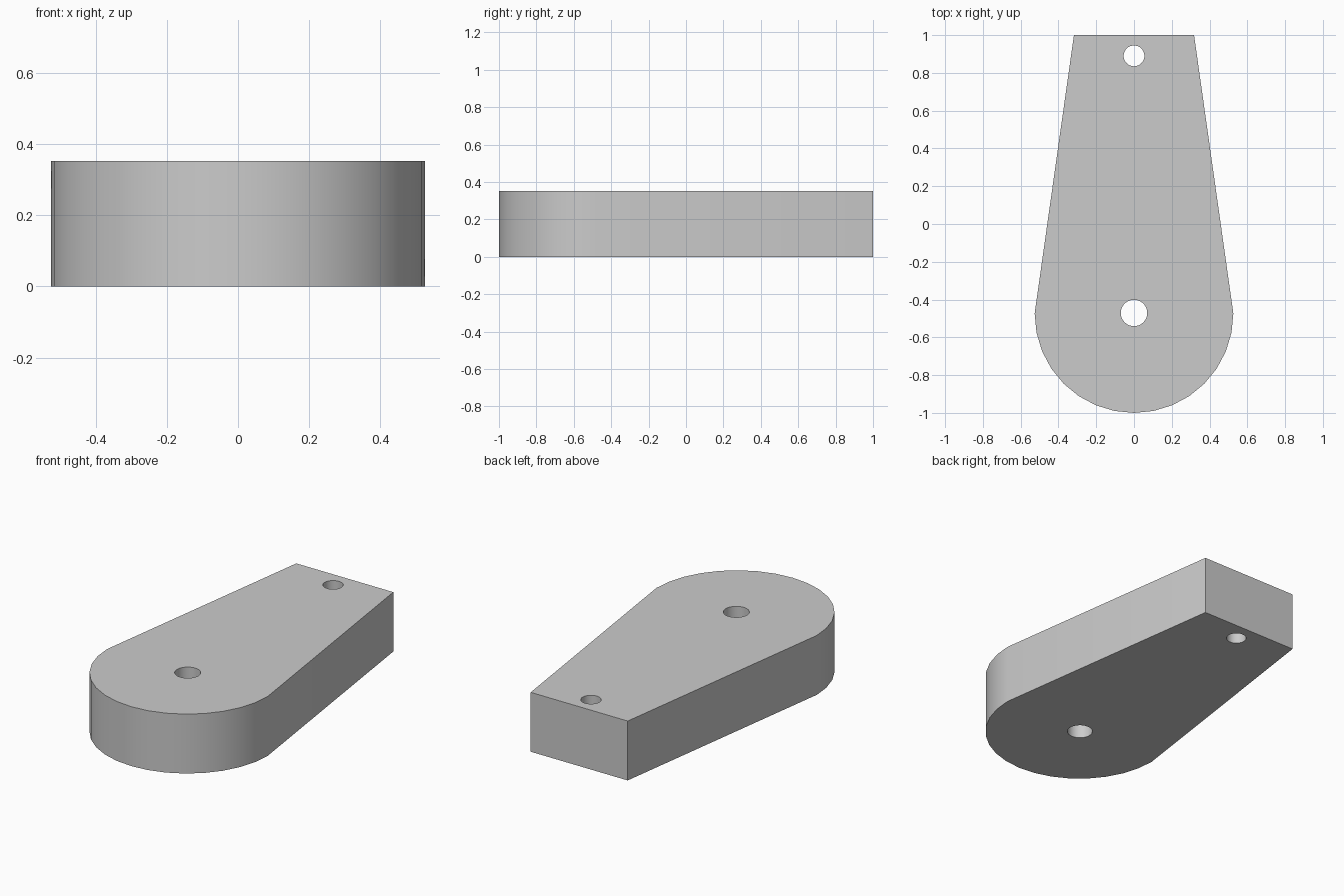
import bpy, bmesh, math

cube = bpy.data.objects.get("Cube")
if cube:
    bpy.data.objects.remove(cube, do_unlink=True)

HEIGHT = 0.352
PIVOT_Y = -0.474
RADIUS = 0.526

grey = bpy.data.materials.new("plain_grey")
grey.use_nodes = True
colour = (0.6, 0.6, 0.6, 1)
grey.diffuse_color = colour
grey.node_tree.nodes["Principled BSDF"].inputs["Base Color"].default_value = colour


def arc(cy, radius, start, end, steps):
    """Points along an arc centred on x = 0."""
    angles = [math.radians(start + (end - start) * i / steps) for i in range(steps + 1)]
    return [(radius * math.cos(a), cy + radius * math.sin(a)) for a in angles]


def add_loop(bm, points):
    verts = [bm.verts.new((x, y, 0)) for x, y in points]
    return [bm.edges.new((v, verts[i - 1])) for i, v in enumerate(verts)]


# Tapered outline with a round front end, and two through holes
bm = bmesh.new()
outline = arc(PIVOT_Y, RADIUS, 180, 360, 16) + [(0.318, 1), (-0.318, 1)]
edges = add_loop(bm, outline)
edges += add_loop(bm, arc(PIVOT_Y + 0.003, 0.07, 0, 360, 32)[:-1])
edges += add_loop(bm, arc(0.89, 0.055, 0, 360, 32)[:-1])
bmesh.ops.triangle_fill(bm, edges=edges, use_beauty=True)

# Thicken the plate upwards
top = bmesh.ops.extrude_face_region(bm, geom=bm.faces[:], use_keep_orig=True)
verts = [g for g in top["geom"] if isinstance(g, bmesh.types.BMVert)]
bmesh.ops.translate(bm, verts=verts, vec=(0, 0, HEIGHT))
bmesh.ops.recalc_face_normals(bm, faces=bm.faces[:])

mesh = bpy.data.meshes.new("tapered_arm")
bm.to_mesh(mesh)
bm.free()
mesh.materials.append(grey)
arm = bpy.data.objects.new("tapered_arm", mesh)
bpy.context.collection.objects.link(arm)

# Smooth round walls, sharp rims
bpy.context.view_layer.objects.active = arm
arm.select_set(True)
bpy.ops.object.shade_smooth_by_angle(angle=math.radians(30))
